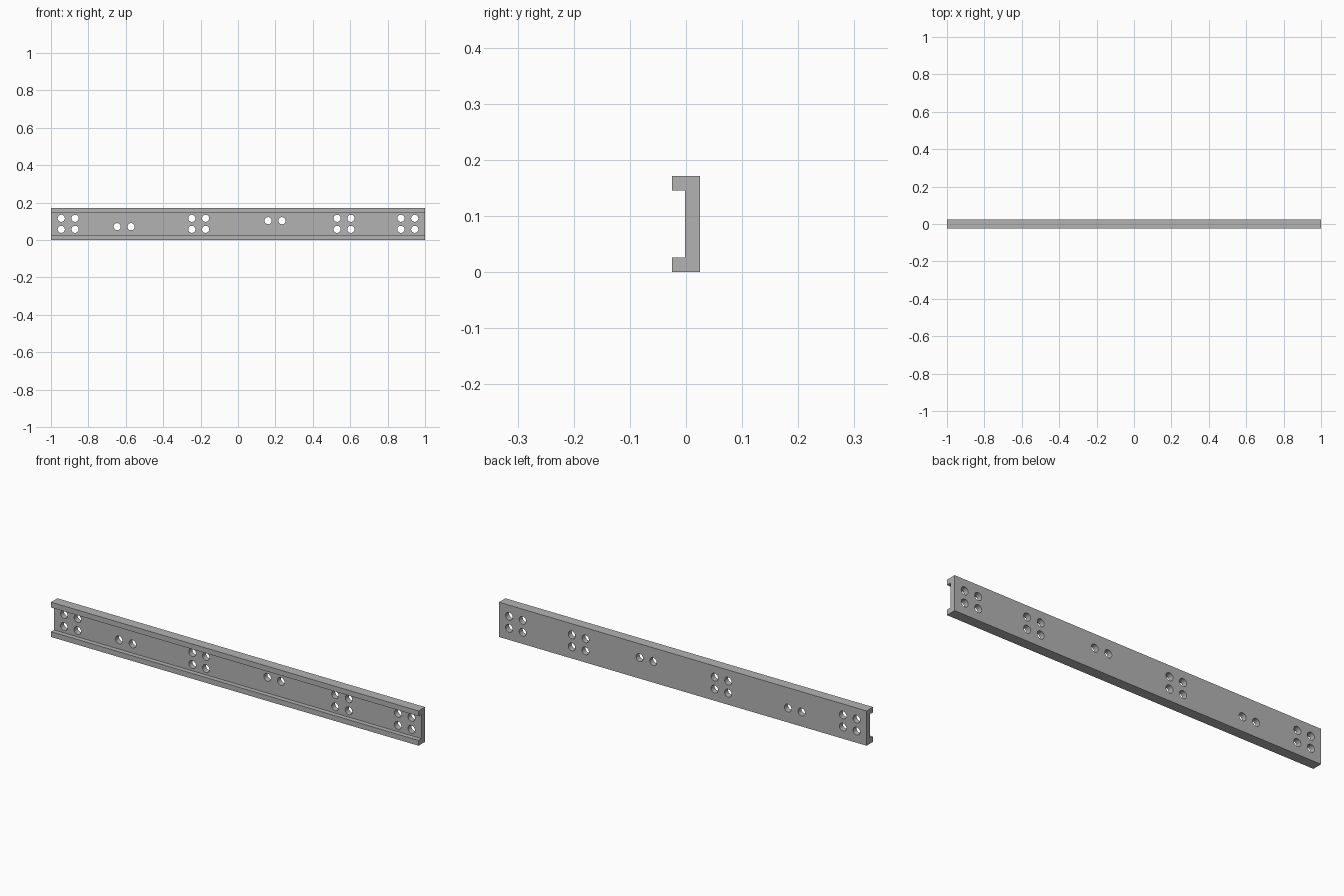
import bpy, bmesh
from mathutils import Matrix

cube = bpy.data.objects.get("Cube")
if cube:
    bpy.data.objects.remove(cube, do_unlink=True)

steel = bpy.data.materials.new("grey_steel")
steel.use_nodes = True
GREY = (0.45, 0.45, 0.45, 1)
steel.diffuse_color = GREY
steel.node_tree.nodes["Principled BSDF"].inputs["Base Color"].default_value = GREY

HEIGHT, DEPTH, FLANGE, WEB = 0.171, 0.025, 0.026, -0.002


def make_object(name, bm):
    bmesh.ops.recalc_face_normals(bm, faces=bm.faces)
    mesh = bpy.data.meshes.new(name)
    bm.to_mesh(mesh)
    bm.free()
    mesh.materials.append(steel)
    obj = bpy.data.objects.new(name, mesh)
    bpy.context.collection.objects.link(obj)
    return obj


# Channel: C profile (y, z) extruded along x
profile = [(DEPTH, 0), (DEPTH, HEIGHT), (-DEPTH, HEIGHT), (-DEPTH, HEIGHT - FLANGE),
           (WEB, HEIGHT - FLANGE), (WEB, FLANGE), (-DEPTH, FLANGE), (-DEPTH, 0)]
bm = bmesh.new()
end = bm.faces.new([bm.verts.new((-1, y, z)) for y, z in profile])
side = bmesh.ops.extrude_face_region(bm, geom=[end])["geom"]
bmesh.ops.translate(bm, vec=(2, 0, 0), verts=[v for v in side if isinstance(v, bmesh.types.BMVert)])
channel = make_object("channel_rail", bm)

# Hole positions: groups of two columns, with one or two rows
ROWS = (0.057, 0.116)
groups = [(-0.908, ROWS), (-0.609, (0.071,)), (-0.21, ROWS),
          (0.198, (0.103,)), (0.567, ROWS), (0.908, ROWS)]
bm = bmesh.new()
for x, rows in groups:
    for dx in (-0.037, 0.037):
        for z in rows:
            place = Matrix.Translation((x + dx, 0, z)) @ Matrix.Rotation(1.5707963, 4, "X")
            bmesh.ops.create_cone(bm, cap_ends=True, segments=32, radius1=0.019,
                                  radius2=0.019, depth=0.1, matrix=place)
drill = make_object("hole_cutter", bm)
drill.hide_render = True

# Drill the holes, then discard the cutter
cut = channel.modifiers.new("holes", "BOOLEAN")
cut.operation = "DIFFERENCE"
cut.solver = "EXACT"
cut.object = drill
bpy.context.view_layer.objects.active = channel
channel.select_set(True)
bpy.ops.object.modifier_apply(modifier=cut.name)
bpy.data.objects.remove(drill, do_unlink=True)
bpy.ops.object.shade_smooth_by_angle()
